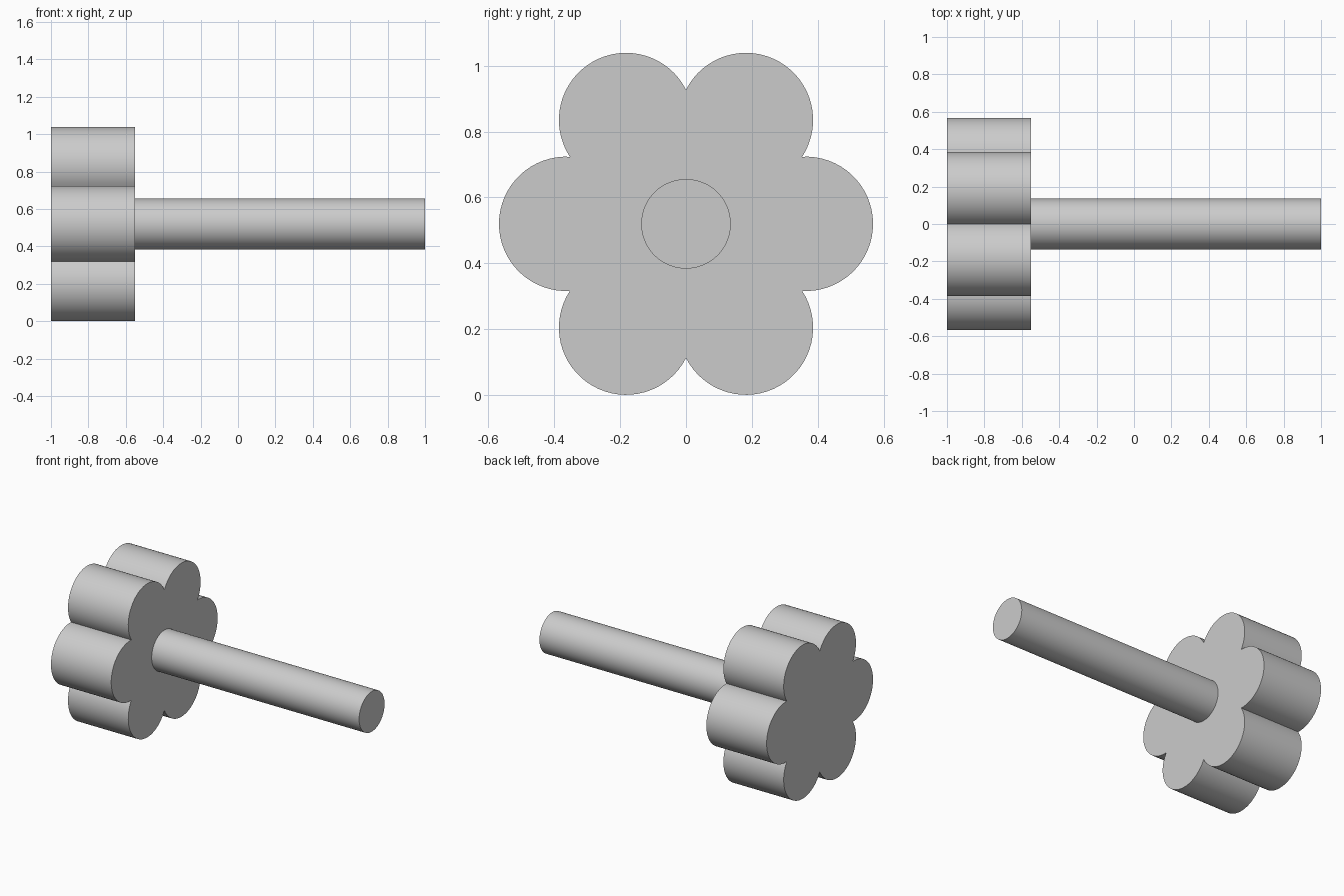
import bpy, bmesh
from math import sin, cos, pi, sqrt, atan2, radians

cube = bpy.data.objects.get("Cube")
if cube:
    bpy.data.objects.remove(cube, do_unlink=True)

AXIS_Z = 0.52
LOBES, LOBE_DIST, LOBE_RADIUS = 6, 0.364, 0.204
ARC_STEPS = 32

grey = bpy.data.materials.new("plain grey")
grey.use_nodes = True
colour = (0.6, 0.6, 0.6, 1)
grey.diffuse_color = colour
grey.node_tree.nodes["Principled BSDF"].inputs["Base Color"].default_value = colour


def extrude_along_x(name, outline, x0, x1):
    """Solid prism from a closed (y, z) outline around the shaft axis."""
    bm = bmesh.new()
    face = bm.faces.new([bm.verts.new((x0, y, AXIS_Z + z)) for y, z in outline])
    result = bmesh.ops.extrude_face_region(bm, geom=[face], use_keep_orig=True)
    moved = [v for v in result["geom"] if isinstance(v, bmesh.types.BMVert)]
    bmesh.ops.translate(bm, verts=moved, vec=(x1 - x0, 0, 0))
    bmesh.ops.recalc_face_normals(bm, faces=bm.faces)
    mesh = bpy.data.meshes.new(name)
    bm.to_mesh(mesh)
    bm.free()
    mesh.materials.append(grey)
    obj = bpy.data.objects.new(name, mesh)
    bpy.context.collection.objects.link(obj)
    bpy.ops.object.select_all(action="DESELECT")
    obj.select_set(True)
    bpy.context.view_layer.objects.active = obj
    bpy.ops.object.shade_smooth_by_angle(angle=radians(30))
    return obj


def lobed_outline():
    """Ring of overlapping circles, joined at the notches between them."""
    half = pi / LOBES
    notch = LOBE_DIST * cos(half) + sqrt(LOBE_RADIUS**2 - (LOBE_DIST * sin(half))**2)
    sweep = atan2(notch * sin(half), notch * cos(half) - LOBE_DIST)
    points = []
    for lobe in range(LOBES):
        turn = 2 * half * lobe
        for i in range(ARC_STEPS):
            a = turn - sweep + 2 * sweep * i / ARC_STEPS
            points.append((LOBE_DIST * cos(turn) + LOBE_RADIUS * cos(a),
                           LOBE_DIST * sin(turn) + LOBE_RADIUS * sin(a)))
    return points


def circle_outline(radius, steps=64):
    return [(radius * cos(2 * pi * i / steps), radius * sin(2 * pi * i / steps))
            for i in range(steps)]


# Six-lobed grip
extrude_along_x("lobed_knob", lobed_outline(), -1, -0.55)

# Plain round shaft, seated slightly into the knob
extrude_along_x("shaft", circle_outline(0.136), -0.56, 1)
